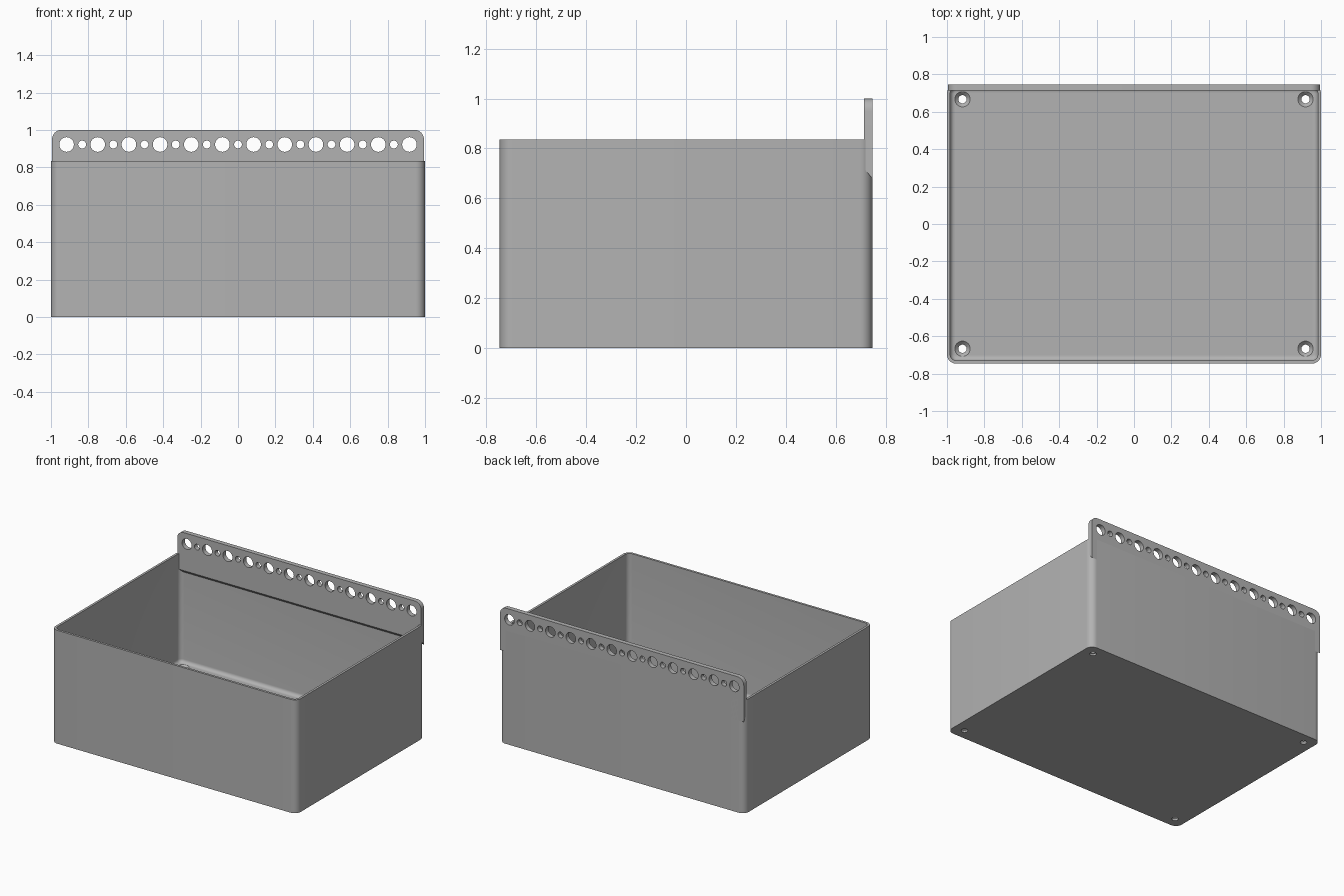
import bpy, bmesh
from math import sin, cos, pi, radians

cube = bpy.data.objects.get("Cube")
if cube:
    bpy.data.objects.remove(cube, do_unlink=True)

grey = bpy.data.materials.new("plain grey")
grey.use_nodes = True
colour = (0.45, 0.45, 0.45, 1)
grey.diffuse_color = colour
grey.node_tree.nodes["Principled BSDF"].inputs["Base Color"].default_value = colour

HALF_X, HALF_Y, RIM_Z, RADIUS = 1.0, 0.747, 0.835, 0.05
WALL, FLOOR, FILLET = 0.017, 0.033, 0.026
RAIL_X, RAIL_FRONT, RAIL_TOP, RAIL_ROUND = 0.994, 0.713, 1.0, 0.05


def finish(name, bm):
    bmesh.ops.recalc_face_normals(bm, faces=bm.faces)
    mesh = bpy.data.meshes.new(name)
    bm.to_mesh(mesh)
    bm.free()
    mesh.materials.append(grey)
    obj = bpy.data.objects.new(name, mesh)
    bpy.context.collection.objects.link(obj)
    return obj


def loft(bm, rings):
    """Skin a stack of equal point rings and cap both ends."""
    loops = [[bm.verts.new(p) for p in ring] for ring in rings]
    for a, b in zip(loops, loops[1:]):
        for i in range(len(a)):
            j = (i + 1) % len(a)
            bm.faces.new((a[i], a[j], b[j], b[i]))
    bm.faces.new(loops[0])
    bm.faces.new(loops[-1])


def rounded_ring(inset, z, steps=8):
    r = RADIUS - inset
    ring = []
    for q, (sx, sy) in enumerate([(1, 1), (-1, 1), (-1, -1), (1, -1)]):
        for k in range(steps + 1):
            a = (q + k / steps) * pi / 2
            ring.append((sx * (HALF_X - RADIUS) + r * cos(a),
                         sy * (HALF_Y - RADIUS) + r * sin(a), z))
    return ring


def circle(x, y, z, r, n=32):
    return [(x + r * cos(2 * pi * k / n), y + r * sin(2 * pi * k / n), z)
            for k in range(n)]


def cut(obj, bm):
    cutter = finish("hole_cutter", bm)
    cutter.hide_render = True
    mod = obj.modifiers.new("holes", "BOOLEAN")
    mod.operation, mod.solver, mod.object = "DIFFERENCE", "EXACT", cutter
    select(obj)
    bpy.ops.object.modifier_apply(modifier=mod.name)
    bpy.data.objects.remove(cutter, do_unlink=True)
    bpy.ops.object.shade_smooth_by_angle(angle=radians(30))


def select(obj):
    bpy.ops.object.select_all(action="DESELECT")
    obj.select_set(True)
    bpy.context.view_layer.objects.active = obj


# Open bin: outer wall, rim, inner wall and the fillet round the floor
bm = bmesh.new()
rings = [rounded_ring(0, 0), rounded_ring(0, RIM_Z), rounded_ring(WALL, RIM_Z)]
for k in range(7):
    a = k / 6 * pi / 2
    rings.append(rounded_ring(WALL + FILLET * (1 - cos(a)),
                              FLOOR + FILLET * (1 - sin(a))))
loft(bm, rings)
storage_bin = finish("storage_bin", bm)

# Countersunk screw holes in the floor corners
bm = bmesh.new()
for x in (-0.917, 0.917):
    for y in (-0.667, 0.667):
        loft(bm, [circle(x, y, z, r) for z, r in
                  ((-0.05, 0.022), (0.014, 0.022), (FLOOR, 0.041), (0.1, 0.041))])
cut(storage_bin, bm)

# Hanging rail: rounded upper corners, sloping underside
outline = []
for side in (1, -1):
    arc = []
    for k in range(9):
        a = k / 8 * pi / 2
        arc.append((side * (RAIL_X - RAIL_ROUND * (1 - cos(a))),
                    RAIL_TOP - RAIL_ROUND * (1 - sin(a))))
    outline += arc if side == 1 else arc[::-1]
bm = bmesh.new()
loft(bm, [[(RAIL_X, y, low)] + [(x, y, z) for x, z in outline] + [(-RAIL_X, y, low)]
          for y, low in ((RAIL_FRONT, 0.72), (HALF_Y, 0.68))])
rail = finish("hanging_rail", bm)

# Alternating large and small holes along the rail
bm = bmesh.new()
for i in range(23):
    x = (i - 11) / 12
    r = 0.021 if i % 2 else 0.039
    loft(bm, [[(px, y, pz) for px, pz, _ in circle(x, 0.922, 0, r)]
              for y in (0.6, 0.85)])
cut(rail, bm)
